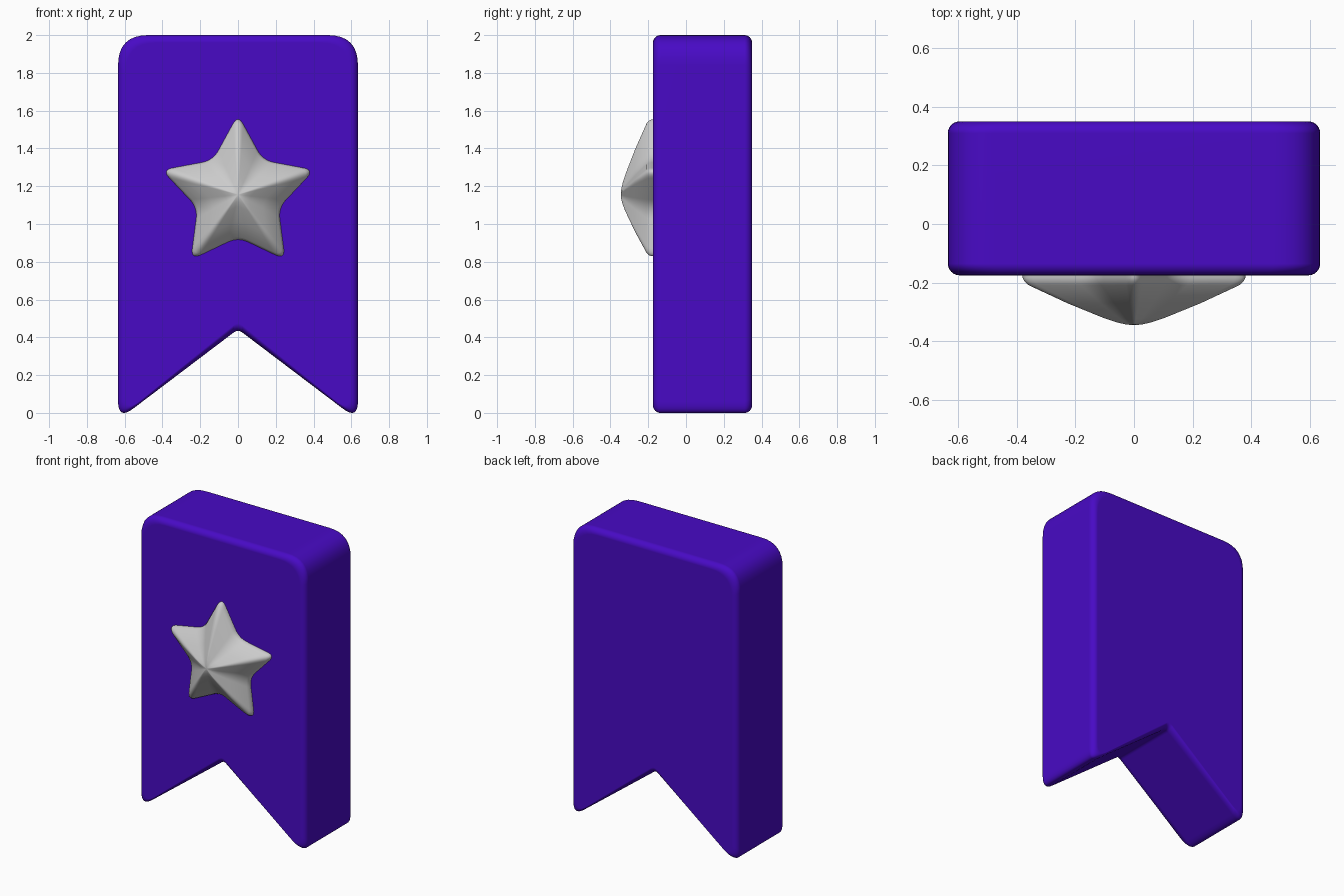
import bpy, bmesh
from math import sin, cos, pi, radians
from mathutils import Vector

if "Cube" in bpy.data.objects:
    bpy.data.objects.remove(bpy.data.objects["Cube"])


def rounded(corners, steps=8):
    """Round each (x, z, reach) corner with a quadratic curve."""
    pts, n = [], len(corners)
    for k in range(n):
        p = Vector(corners[k][:2])
        d = corners[k][2]
        a = p + (Vector(corners[k - 1][:2]) - p).normalized() * d
        b = p + (Vector(corners[(k + 1) % n][:2]) - p).normalized() * d
        for j in range(steps + 1):
            t = j / steps
            pts.append(a * (1 - t) ** 2 + p * 2 * t * (1 - t) + b * t * t)
    return pts


def loft(name, rings, peak=None):
    """Skin (outline, y) rings; cap the first, close the last with a cap or a peak point."""
    bm = bmesh.new()
    loops = [[bm.verts.new((p.x, y, p.y)) for p in pts] for pts, y in rings]
    n = len(loops[0])
    for a, b in zip(loops, loops[1:]):
        for k in range(n):
            bm.faces.new((a[k], a[(k + 1) % n], b[(k + 1) % n], b[k]))
    bm.faces.new(loops[0])
    if peak:
        top = bm.verts.new(peak)
        for k in range(n):
            bm.faces.new((loops[-1][k], loops[-1][(k + 1) % n], top))
    else:
        bm.faces.new(loops[-1])
    bmesh.ops.recalc_face_normals(bm, faces=bm.faces)
    mesh = bpy.data.meshes.new(name)
    bm.to_mesh(mesh)
    bm.free()
    obj = bpy.data.objects.new(name, mesh)
    bpy.context.collection.objects.link(obj)
    bpy.ops.object.select_all(action='DESELECT')
    obj.select_set(True)
    bpy.context.view_layer.objects.active = obj
    bpy.ops.object.shade_smooth_by_angle(angle=radians(50))
    return obj


# Ribbon banner: swallow-tailed outline with a rounded rim front and back
def banner_outline(i):
    w = 0.635 - i
    return rounded([(-w, 2 - i, 0.16), (w, 2 - i, 0.16), (w, -0.038 + i, 0.1),
                    (0, 0.443 + i, 0.03), (-w, -0.038 + i, 0.1)])


rim, front, back = 0.04, -0.175, 0.35
arc = [(rim * (1 - sin(k * pi / 12)), rim * (1 - cos(k * pi / 12))) for k in range(7)]
rings = [(banner_outline(i), front + y) for i, y in arc]
rings += [(banner_outline(i), back - y) for i, y in reversed(arc)]
banner = loft("ribbon_banner", rings)
banner.modifiers.new("even_shading", 'WEIGHTED_NORMAL').keep_sharp = True
purple = bpy.data.materials.new("purple")
purple.diffuse_color = (0.065, 0.003, 0.56, 1)
purple.use_nodes = True
purple.node_tree.nodes["Principled BSDF"].inputs["Base Color"].default_value = purple.diffuse_color
banner.data.materials.append(purple)

# Star emblem: rounded five-point outline rising to a soft central peak
centre = Vector((0, 1.155))
corners = []
for k in range(10):
    a, r = pi / 2 + k * pi / 5, (0.425, 0.225)[k % 2]
    corners.append((r * cos(a), r * sin(a), 0.06))
star = rounded(corners)
profile = [(1, -0.14), (1, -0.183), (0.985, -0.195), (0.95, -0.208), (0.6, -0.27),
           (0.27, -0.321), (0.16, -0.335), (0.07, -0.343)]
loft("star_emblem", [([centre + p * s for p in star], y) for s, y in profile],
     peak=(0, -0.345, centre.y))
